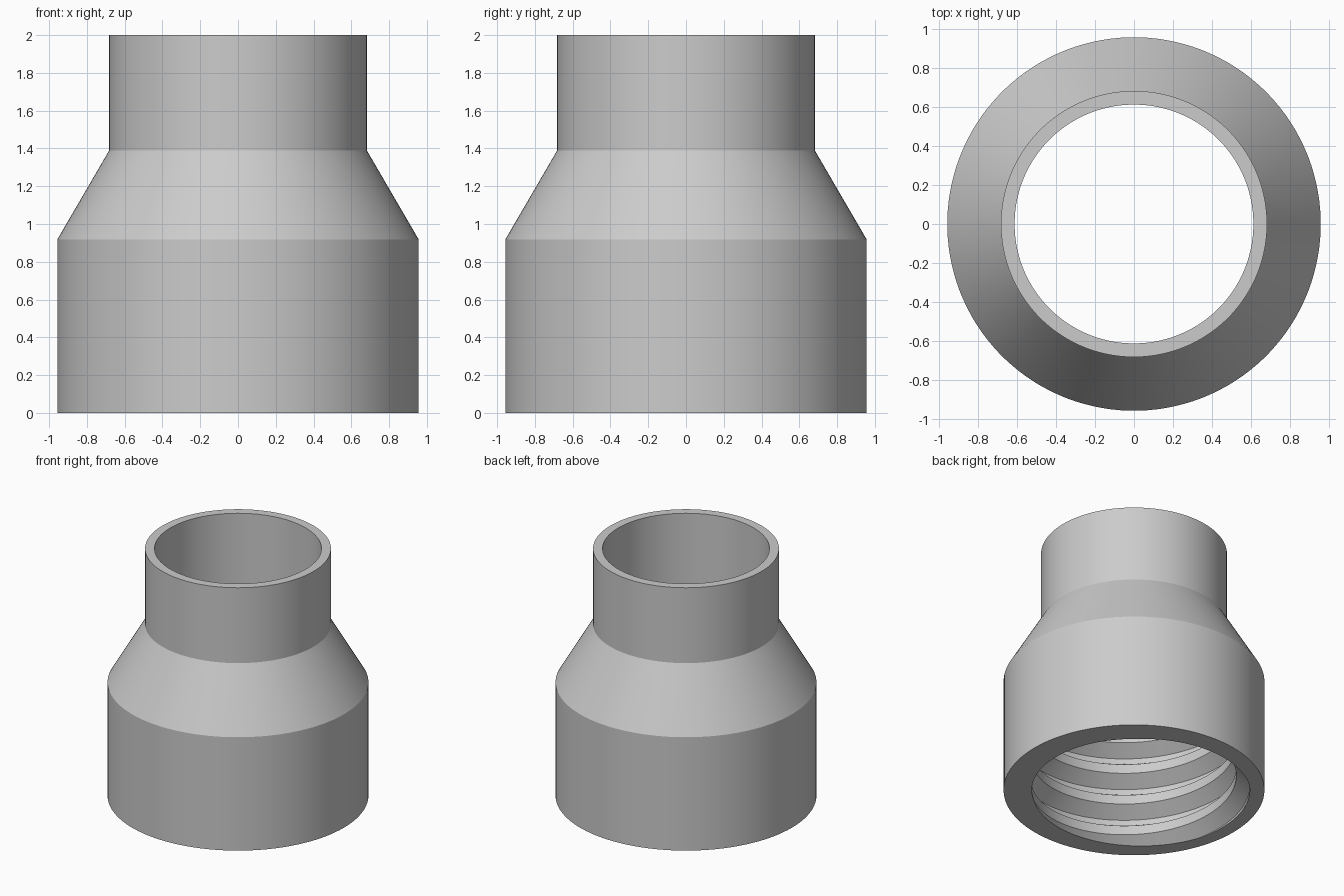
import bpy, bmesh, math

cube = bpy.data.objects.get("Cube")
if cube:
    bpy.data.objects.remove(cube)

SEGMENTS = 128
PITCH = 0.26
THREAD_TOP = 0.918
CREST, ROOT = 0.75, 0.85
THREAD_START = math.radians(-52)

# One turn of thread: fraction of the pitch and radius at each edge
PROFILE = [(0.0, CREST), (0.29, CREST), (0.52, ROOT), (0.69, ROOT), (1.0, CREST)]


def thread_radius(phase):
    """Radius of the thread at a phase counted in turns."""
    f = phase % 1.0
    for (f0, r0), (f1, r1) in zip(PROFILE, PROFILE[1:]):
        if f <= f1:
            return r0 + (r1 - r0) * (f - f0) / (f1 - f0)


def thread_point(edge, u):
    """Point on a helical thread edge, cut off at the ends of the thread."""
    z = min(max(PITCH * (edge - u), 0.0), THREAD_TOP)
    return thread_radius(z / PITCH + u), z


# Helical edges of every turn
thread_edges = [n + f for n in range(-1, 6) for f, r in PROFILE[:-1]]

# Ledge above the thread, inner cone and bore, top rim, then down the outside
shell = [(CREST, THREAD_TOP), (0.612, 1.39), (0.612, 2.0), (0.682, 2.0),
         (0.682, 1.39), (0.957, THREAD_TOP), (0.957, 0.0)]

bm = bmesh.new()
columns = []
for j in range(SEGMENTS + 1):
    u = j / SEGMENTS
    angle = THREAD_START + math.tau * u
    section = [thread_point(edge, u) for edge in thread_edges] + shell
    columns.append([bm.verts.new((r * math.cos(angle), r * math.sin(angle), z))
                    for r, z in section])

# Skin neighbouring sections, closing each one at the bottom rim
for a, b in zip(columns, columns[1:]):
    for i in range(len(a)):
        k = (i + 1) % len(a)
        bm.faces.new((a[i], b[i], b[k], a[k]))

# Merge the seam and the rows cut off at the ends of the thread
bmesh.ops.remove_doubles(bm, verts=bm.verts, dist=0.0001)
bmesh.ops.dissolve_degenerate(bm, edges=bm.edges, dist=0.0001)
bmesh.ops.recalc_face_normals(bm, faces=bm.faces)

mesh = bpy.data.meshes.new("threaded_reducer")
bm.to_mesh(mesh)
bm.free()
reducer = bpy.data.objects.new("threaded_reducer", mesh)
bpy.context.collection.objects.link(reducer)

# Plain grey plastic
grey = bpy.data.materials.new("grey")
grey.use_nodes = True
color = (0.6, 0.6, 0.6, 1.0)
grey.diffuse_color = color
grey.node_tree.nodes["Principled BSDF"].inputs["Base Color"].default_value = color
mesh.materials.append(grey)

bpy.ops.object.select_all(action="DESELECT")
reducer.select_set(True)
bpy.context.view_layer.objects.active = reducer
bpy.ops.object.shade_smooth_by_angle(angle=math.radians(12))
